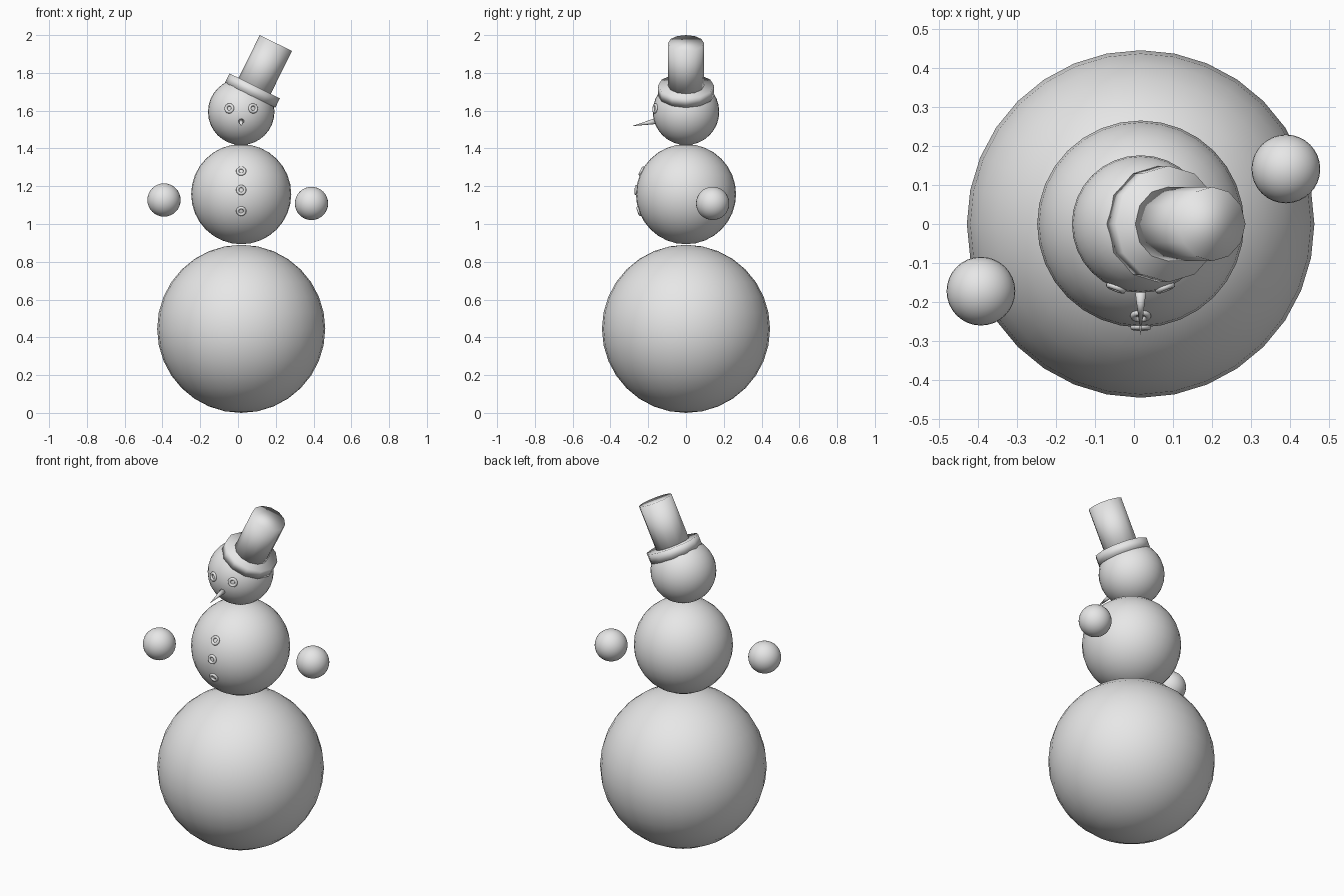
import bpy, math
from mathutils import Vector

if "Cube" in bpy.data.objects:
    bpy.data.objects.remove(bpy.data.objects["Cube"])

grey = bpy.data.materials.new("soft_grey")
grey.diffuse_color = (0.8, 0.8, 0.8, 1)
grey.use_nodes = True
grey.node_tree.nodes["Principled BSDF"].inputs["Base Color"].default_value = grey.diffuse_color
CX = 0.017                      # x of the body axis


def finish(name):
    ob = bpy.context.object
    ob.name = name
    ob.data.materials.append(grey)
    bpy.ops.object.shade_smooth()
    return ob


def ball(name, loc, r):
    bpy.ops.mesh.primitive_uv_sphere_add(segments=32, ring_count=16, radius=r, location=loc)
    return finish(name)


def taper(name, start, end, r1, r2, sides):
    """Cone or cylinder running from start to end."""
    a, b = Vector(start), Vector(end)
    tilt = (b - a).to_track_quat('Z', 'Y').to_euler()
    bpy.ops.mesh.primitive_cone_add(vertices=sides, radius1=r1, radius2=r2,
                                    depth=(b - a).length, location=(a + b) / 2, rotation=tilt)
    return finish(name)


def ring(name, centre, ball_r, dx, dz):
    """Small ring lying on the front of a ball."""
    n = Vector((dx, -math.sqrt(ball_r ** 2 - dx ** 2 - dz ** 2), dz))
    bpy.ops.mesh.primitive_torus_add(major_segments=24, minor_segments=8,
                                     major_radius=0.019, minor_radius=0.008,
                                     location=Vector(centre) + n,
                                     rotation=n.to_track_quat('Z', 'Y').to_euler())
    return finish(name)


# Body balls and floating hands
belly, chest, head = (CX, 0, 0.445), (CX, 0, 1.158), (CX, 0, 1.594)
ball("lower_body", belly, 0.445)
ball("middle_body", chest, 0.265)
ball("head", head, 0.176)
ball("left_hand", (-0.392, -0.172, 1.127), 0.088)
ball("right_hand", (0.389, 0.141, 1.109), 0.088)

# Eyes and buttons
for side, dx in (("left", -0.063), ("right", 0.063)):
    ring(side + "_eye", head, 0.176, dx, 0.018)
for i, z in enumerate((1.28, 1.18, 1.068)):
    ring("button_%d" % (i + 1), chest, 0.265, 0, z - chest[2])

# Nose
taper("nose", (CX, -0.15, 1.547), (CX, -0.286, 1.518), 0.017, 0.0, 16)

# Tilted hat: brim and crown share one axis through the head
ang = math.radians(26.3)
axis = Vector((math.sin(ang), 0, math.cos(ang)))
foot = Vector((0.064, 0, 1.682))
tall = (2.0 - foot.z - 0.095 * math.sin(ang)) / axis.z   # crown's high edge reaches z = 2
for name, a, b, r in (("hat_brim", 0, 0.055, 0.149), ("hat_crown", 0.02, tall, 0.095)):
    bpy.ops.mesh.primitive_cylinder_add(vertices=12, radius=r, depth=b - a,
                                        location=foot + axis * (a + b) / 2,
                                        rotation=(0, ang, 0))
    # Turn the sides so that corners lie along x
    ob = finish(name)
    ob.rotation_euler = (0, ang, 0)
